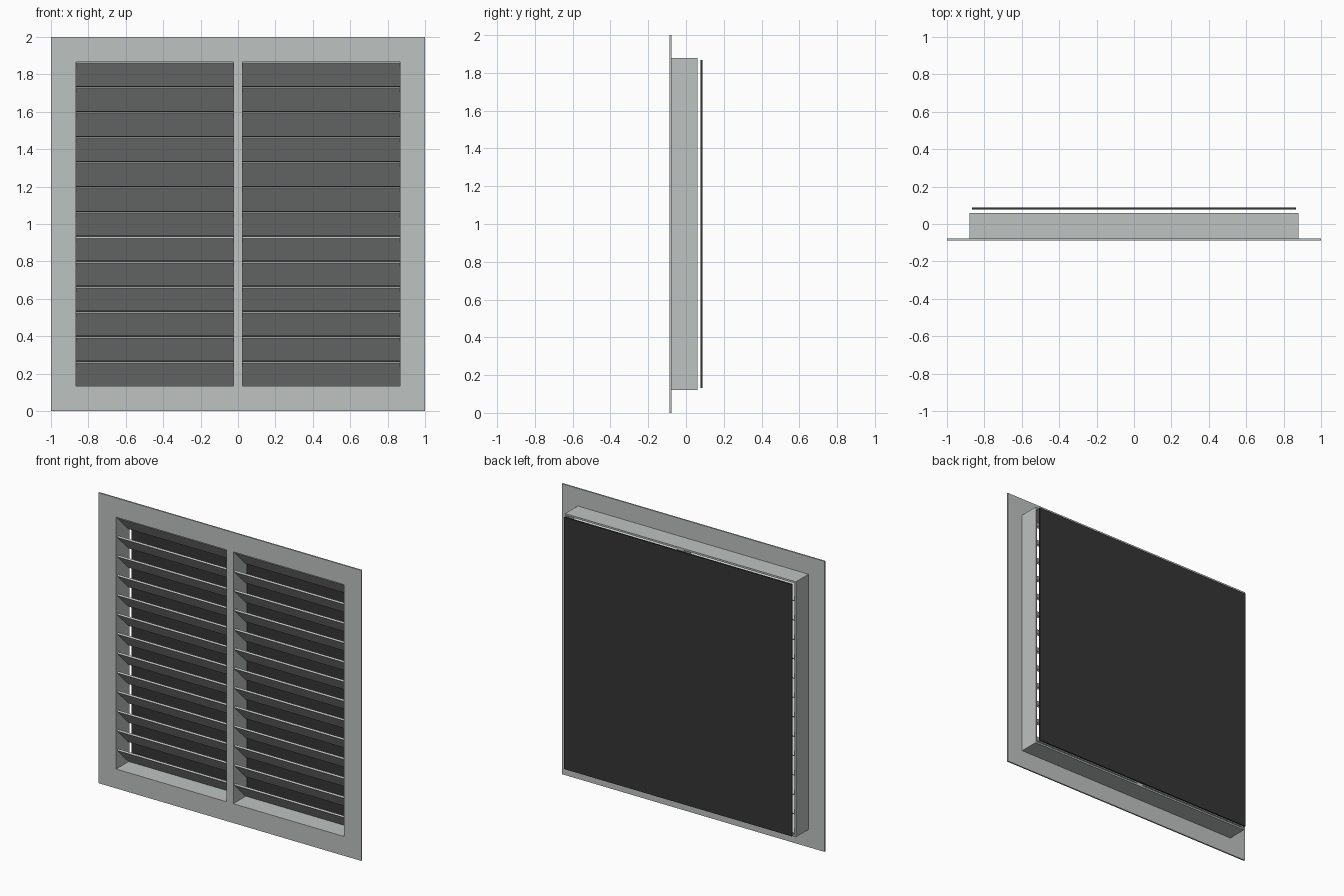
import bpy, bmesh, math
from mathutils import Matrix

if "Cube" in bpy.data.objects:
    bpy.data.objects.remove(bpy.data.objects["Cube"])


def material(name, color):
    m = bpy.data.materials.new(name)
    m.diffuse_color = (*color, 1)
    m.use_nodes = True
    m.node_tree.nodes["Principled BSDF"].inputs["Base Color"].default_value = m.diffuse_color
    return m


metal = material("light grey metal", (0.51, 0.54, 0.53))
black = material("black mesh", (0.036, 0.036, 0.036))


def finish(name, bm, mat):
    bmesh.ops.recalc_face_normals(bm, faces=bm.faces)
    me = bpy.data.meshes.new(name)
    bm.to_mesh(me)
    bm.free()
    me.materials.append(mat)
    ob = bpy.data.objects.new(name, me)
    bpy.context.collection.objects.link(ob)
    return ob


def add_box(bm, center, size, tilt=0.0):
    mat = (Matrix.Translation(center) @ Matrix.Rotation(tilt, 4, 'X')
           @ Matrix.Diagonal((*size, 1)))
    bmesh.ops.create_cube(bm, size=1, matrix=mat)


def ring(name, outer, inner, y0, y1, mat):
    """Square ring about (x=0, z=1), given outer and inner half sizes."""
    bm = bmesh.new()
    corners = ((-1, -1), (1, -1), (1, 1), (-1, 1))
    loops = [[bm.verts.new((sx * h, y, 1 + sz * h)) for sx, sz in corners]
             for h, y in ((outer, y0), (outer, y1), (inner, y1), (inner, y0))]
    for k in range(4):
        a, b = loops[k], loops[(k + 1) % 4]
        for i in range(4):
            j = (i + 1) % 4
            bm.faces.new((a[i], a[j], b[j], b[i]))
    return finish(name, bm, mat)


FRONT, COLLAR, BACK = -0.087, 0.06, 0.087

# Flat front flange and the duct collar behind it
ring("front_flange", 1.0, 0.867, FRONT, -0.077, metal)
ring("duct_collar", 0.879, 0.867, -0.077, COLLAR, metal)

# Centre mullion
bm = bmesh.new()
add_box(bm, (0, (FRONT + COLLAR) / 2, 1), (0.05, COLLAR - FRONT, 1.734))
finish("centre_mullion", bm, metal)

# Louvre slats: front edge high, back edge low
N = 13
pitch = 1.734 / N
for side, label in ((-1, "left"), (1, "right")):
    bm = bmesh.new()
    for i in range(N):
        z = 0.133 + pitch * (i + 0.5)
        add_box(bm, (side * 0.446, -0.01, z), (0.842, 0.173, 0.012),
                -math.pi / 4)
    finish(label + "_slats", bm, metal)

# Insect screen panel at the back
bm = bmesh.new()
add_box(bm, (0, BACK - 0.005, 1), (1.734, 0.01, 1.734))
finish("insect_screen", bm, black)
